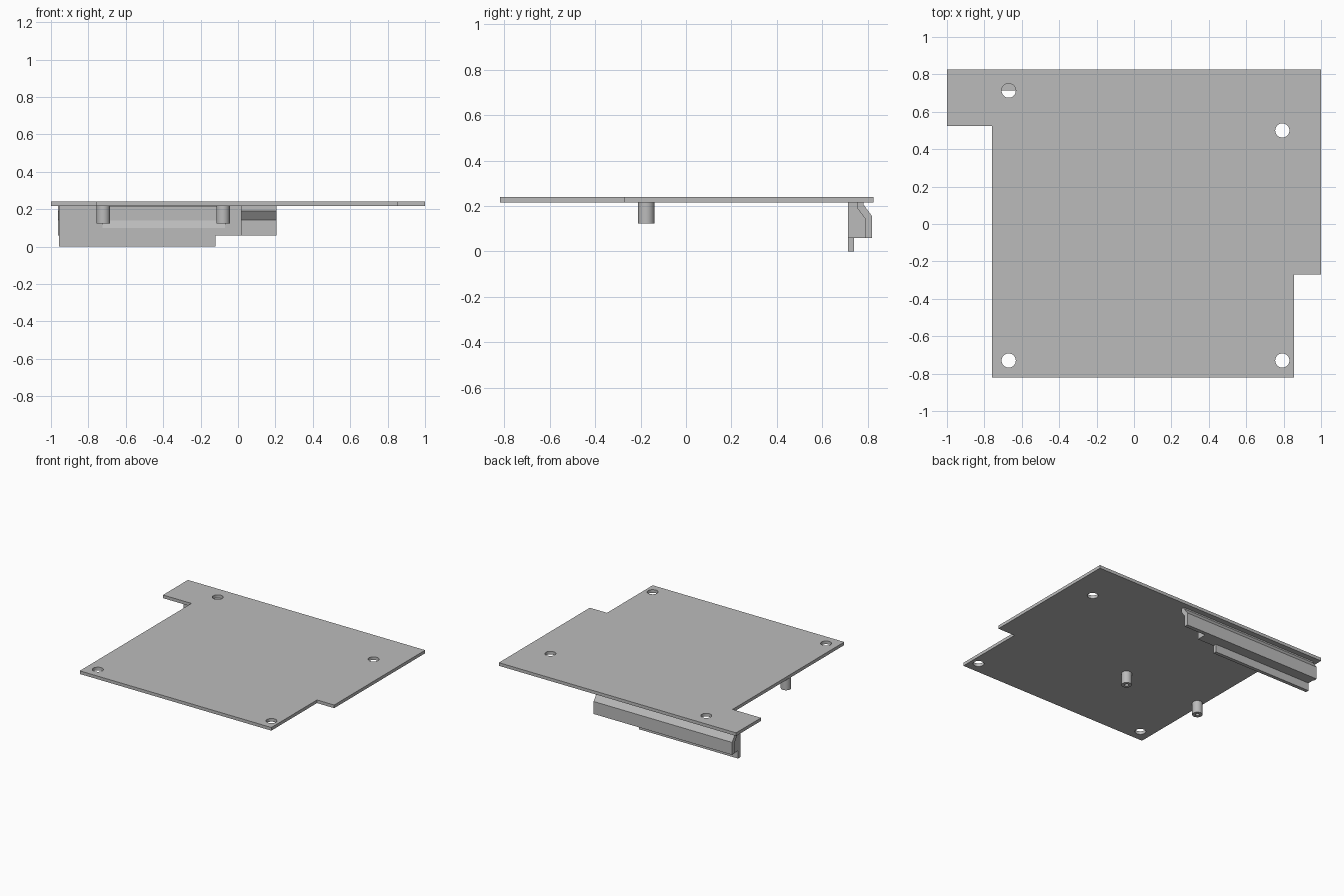
import bpy
import bmesh
import math
from mathutils import Vector

cube = bpy.data.objects.get("Cube")
if cube:
    bpy.data.objects.remove(cube, do_unlink=True)

grey = bpy.data.materials.new("plain_grey")
colour = (0.5, 0.5, 0.5, 1)
grey.diffuse_color = colour
grey.use_nodes = True
grey.node_tree.nodes["Principled BSDF"].inputs["Base Color"].default_value = colour


def prism(name, outline, place, start, end):
    """Extrude a flat outline from start to end; place maps (u, v, depth) to xyz."""
    bm = bmesh.new()
    face = bm.faces.new([bm.verts.new(place(u, v, start)) for u, v in outline])
    moved = bmesh.ops.extrude_face_region(bm, geom=[face])["geom"]
    offset = Vector(place(0, 0, end)) - Vector(place(0, 0, start))
    bmesh.ops.translate(bm, vec=offset, verts=[g for g in moved if isinstance(g, bmesh.types.BMVert)])
    bmesh.ops.recalc_face_normals(bm, faces=bm.faces)
    mesh = bpy.data.meshes.new(name)
    bm.to_mesh(mesh)
    bm.free()
    mesh.materials.append(grey)
    obj = bpy.data.objects.new(name, mesh)
    bpy.context.collection.objects.link(obj)
    return obj


def flat(u, v, d):
    return (u, v, d)


def sideways(u, v, d):
    return (d, u, v)


def circle(x, y, radius, sides=32):
    return [(x + radius * math.cos(math.tau * i / sides),
             y + radius * math.sin(math.tau * i / sides)) for i in range(sides)]


def cut(target, cutter):
    """Subtract the cutter for good and remove it."""
    mod = target.modifiers.new("cut", 'BOOLEAN')
    mod.operation = 'DIFFERENCE'
    mod.solver = 'EXACT'
    mod.object = cutter
    bpy.context.view_layer.objects.active = target
    bpy.ops.object.modifier_apply(modifier=mod.name)
    bpy.data.objects.remove(cutter, do_unlink=True)


def smooth(obj):
    bpy.ops.object.select_all(action='DESELECT')
    obj.select_set(True)
    bpy.context.view_layer.objects.active = obj
    bpy.ops.object.shade_smooth_by_angle(angle=math.radians(30))


TOP, UNDER = 0.24, 0.216

# Notched plate with four screw holes
plate = prism("plate", [(-1, 0.825), (1, 0.825), (1, -0.27), (0.855, -0.27), (0.855, -0.82),
                        (-0.76, -0.82), (-0.76, 0.525), (-1, 0.525)], flat, UNDER, TOP)
for x, y in [(-0.67, 0.713), (0.793, 0.5), (0.793, -0.73), (-0.67, -0.73)]:
    cut(plate, prism("hole_cutter", circle(x, y, 0.038), flat, 0.2, 0.26))
smooth(plate)

# Hollow standoffs under the plate
for name, x in [("right_standoff", -0.72), ("left_standoff", -0.08)]:
    post = prism(name, circle(x, -0.175, 0.036), flat, 0.124, UNDER)
    cut(post, prism("bore_cutter", circle(x, -0.175, 0.014), flat, 0.1, 0.18))
    smooth(post)

# Bent rear rail
inner = [(0.755, UNDER), (0.755, 0.19), (0.79, 0.143), (0.79, 0.06)]
outer = [(0.82, 0.06), (0.82, 0.155), (0.783, 0.205), (0.783, UNDER)]
prism("rear_rail", inner + outer, sideways, -0.963, 0.205)

# Block filling the rail, with a shallow slope-bottomed pocket in its front
block = prism("rail_block", [(0.713, UNDER)] + inner + [(0.713, 0.06)], sideways, -0.957, 0.02)
pocket = [(0.7, 0.1), (0.713, 0.1), (0.73, 0.14), (0.73, 0.212), (0.7, 0.212)]
cut(block, prism("pocket_cutter", pocket, sideways, -0.725, -0.07))

# Lip hanging below the block
prism("lower_lip", [(0.713, 0), (0.74, 0), (0.74, 0.06), (0.713, 0.06)], sideways, -0.957, -0.12)
